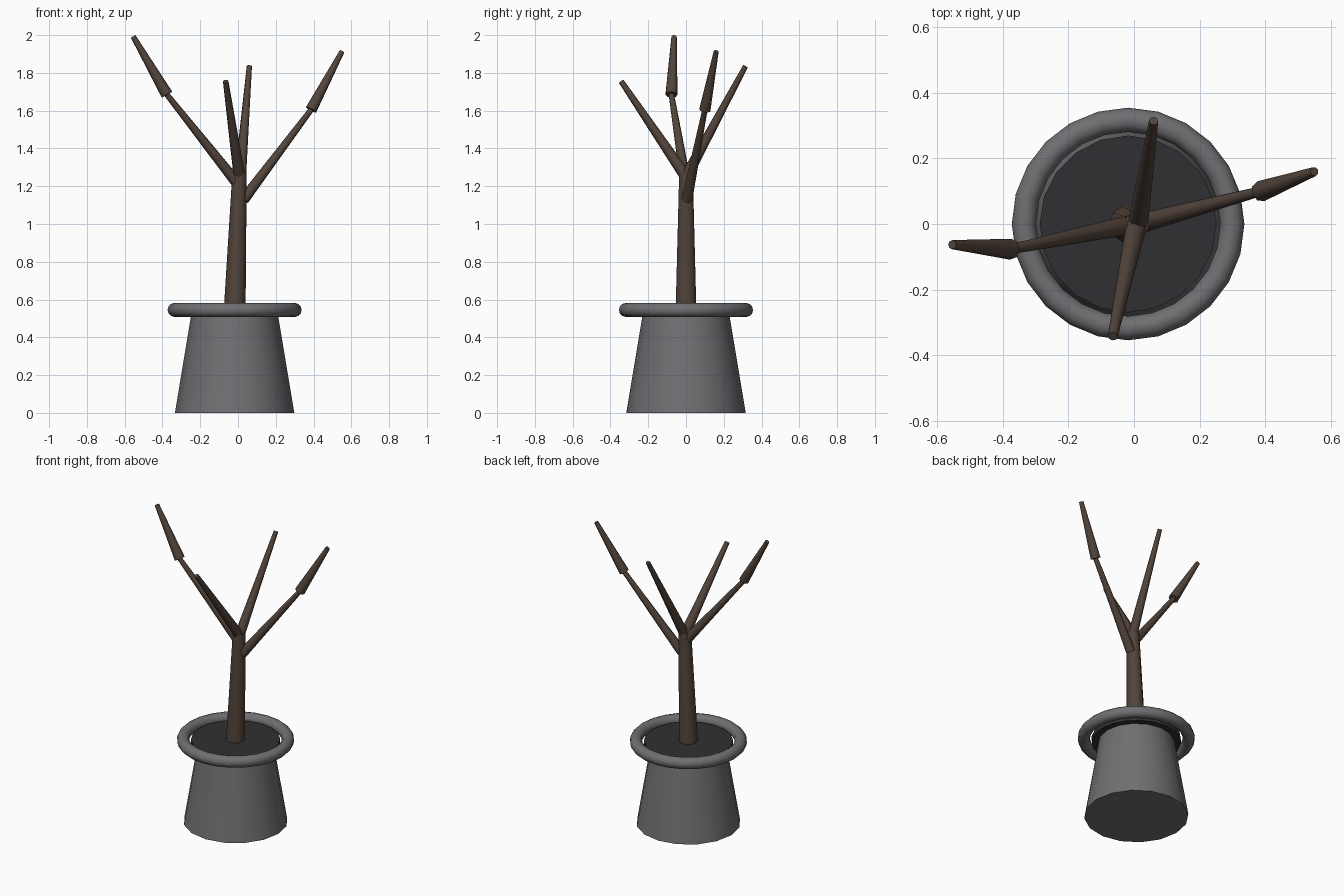
import bpy
from math import radians
from mathutils import Vector

if "Cube" in bpy.data.objects:
    bpy.data.objects.remove(bpy.data.objects["Cube"])


def material(name, rgb):
    m = bpy.data.materials.new(name)
    m.diffuse_color = (*rgb, 1)
    m.use_nodes = True
    m.node_tree.nodes["Principled BSDF"].inputs["Base Color"].default_value = m.diffuse_color
    return m


STONE = material("stone_grey", (0.16, 0.16, 0.17))
EARTH = material("dark_earth", (0.03, 0.03, 0.032))
BARK = material("bark_brown", (0.085, 0.058, 0.043))


def finish(name, mat):
    ob = bpy.context.object
    ob.name = name
    ob.data.materials.append(mat)
    bpy.ops.object.shade_smooth_by_angle(angle=radians(50))
    return ob


def limb(name, start, end, r1, r2, mat=BARK, sides=8):
    """Tapered closed cylinder between two points."""
    a, b = Vector(start), Vector(end)
    d = b - a
    bpy.ops.mesh.primitive_cone_add(
        vertices=sides, radius1=r1, radius2=r2, depth=d.length,
        location=(a + b) / 2, rotation=d.to_track_quat('Z', 'Y').to_euler())
    return finish(name, mat)


CX = -0.018

# Pot, wider at the foot, with soil disc and loose rim ring
limb("pot", (CX, 0, 0), (CX, 0, 0.53), 0.316, 0.228, STONE, 16)
limb("soil", (CX, 0, 0.515), (CX, 0, 0.548), 0.27, 0.27, EARTH, 20)
bpy.ops.mesh.primitive_torus_add(
    major_segments=24, minor_segments=12, major_radius=0.318,
    minor_radius=0.037, location=(CX, 0, 0.545))
finish("pot_rim", STONE)

# Trunk
limb("trunk", (CX, 0, 0.53), (0.008, 0, 1.27), 0.058, 0.038, sides=10)

# Side branches: thin lower length plus a thicker tapered tip
side = {
    "left": ((0, 0, 1.21), (-0.376, -0.077, 1.685), (-0.555, -0.063, 1.993)),
    "right": ((0.03, 0.005, 1.13), (0.387, 0.1, 1.605), (0.551, 0.16, 1.914)),
}
for key, (start, joint, tip) in side.items():
    limb(key + "_branch", start, joint, 0.03, 0.015)
    limb(key + "_branch_tip", joint, tip, 0.032, 0.014)

# Single-piece front and back branches
limb("back_branch", (0.012, 0, 1.25), (0.06, 0.315, 1.835), 0.031, 0.014)
limb("front_branch", (0.008, 0, 1.25), (-0.065, -0.343, 1.755), 0.032, 0.015)
